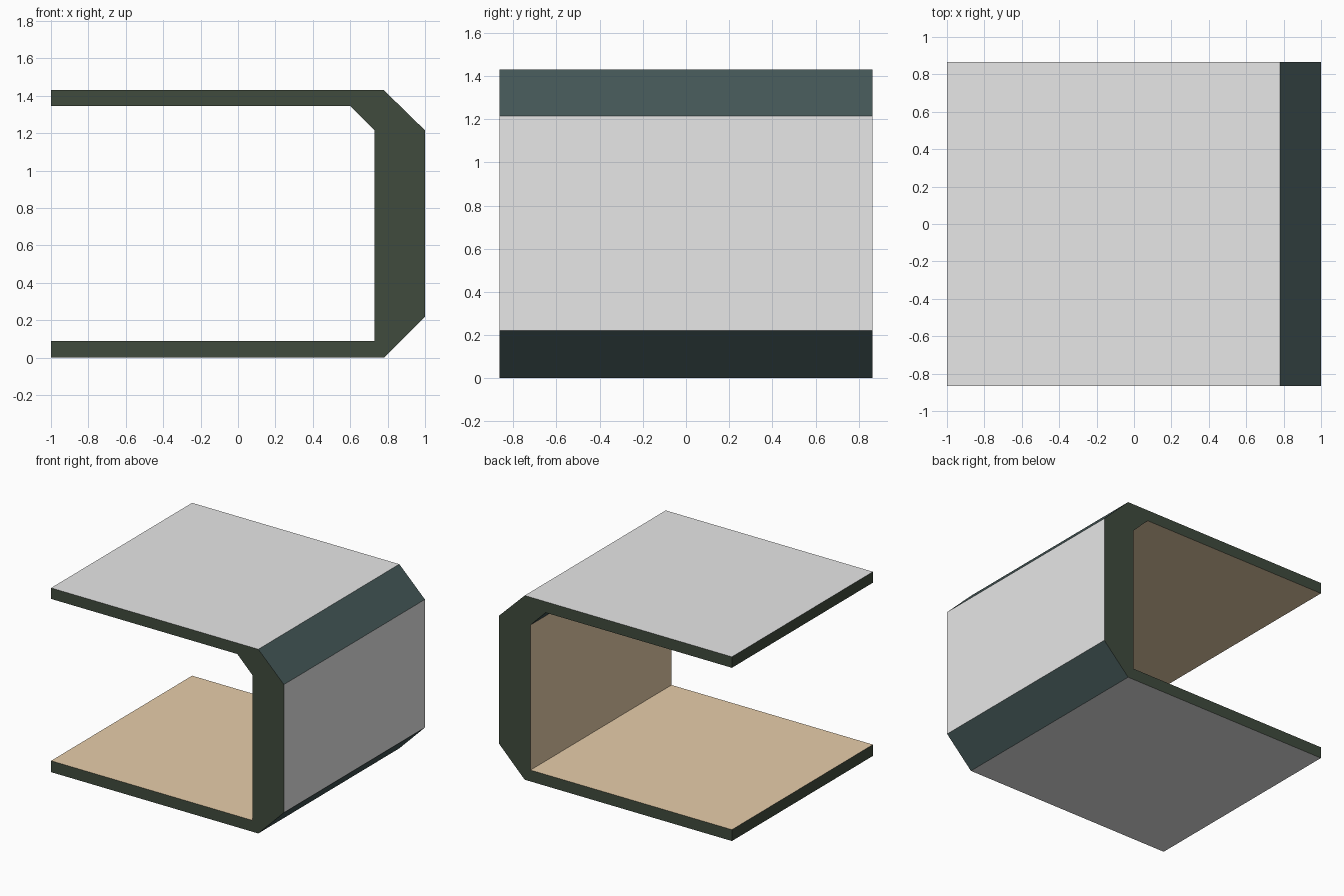
import bpy
import bmesh

if "Cube" in bpy.data.objects:
    bpy.data.objects.remove(bpy.data.objects["Cube"])


def material(name, rgb):
    m = bpy.data.materials.new(name)
    m.diffuse_color = (*rgb, 1.0)
    m.use_nodes = True
    m.node_tree.nodes["Principled BSDF"].inputs["Base Color"].default_value = m.diffuse_color
    return m


HALF_DEPTH = 0.865

# C-shaped side profile (x, z)
profile = [(-1, 0), (0.78, 0), (1, 0.22), (1, 1.215), (0.78, 1.43), (-1, 1.43),
           (-1, 1.345), (0.6, 1.345), (0.73, 1.215), (0.73, 0.088), (-1, 0.088)]

# Extrude the profile from front to back
bm = bmesh.new()
front = bm.faces.new([bm.verts.new((x, -HALF_DEPTH, z)) for x, z in profile])
ext = bmesh.ops.extrude_face_region(bm, geom=[front], use_keep_orig=True)
moved = [g for g in ext["geom"] if isinstance(g, bmesh.types.BMVert)]
bmesh.ops.translate(bm, verts=moved, vec=(0, 2 * HALF_DEPTH, 0))
bmesh.ops.recalc_face_normals(bm, faces=bm.faces[:])

# Colours: 0 outer panels, 1 inner lining, 2 cut edges, 3 bevelled corners
for f in bm.faces:
    n, c = f.normal, f.calc_center_median()
    if abs(n.y) > 0.9 or c.x < -0.99:
        f.material_index = 2
    elif abs(n.x) > 0.3 and abs(n.z) > 0.3:
        f.material_index = 3
    elif c.x > 0.99 or c.z < 0.01 or c.z > 1.42:
        f.material_index = 0
    else:
        f.material_index = 1

mesh = bpy.data.meshes.new("open_shell")
bm.to_mesh(mesh)
bm.free()
for m in (material("light grey", (0.8, 0.8, 0.8)),
          material("tan", (0.8, 0.61, 0.40)),
          material("dark green", (0.051, 0.071, 0.047)),
          material("dark teal", (0.06, 0.098, 0.098))):
    mesh.materials.append(m)
bpy.context.collection.objects.link(bpy.data.objects.new("open_shell", mesh))
